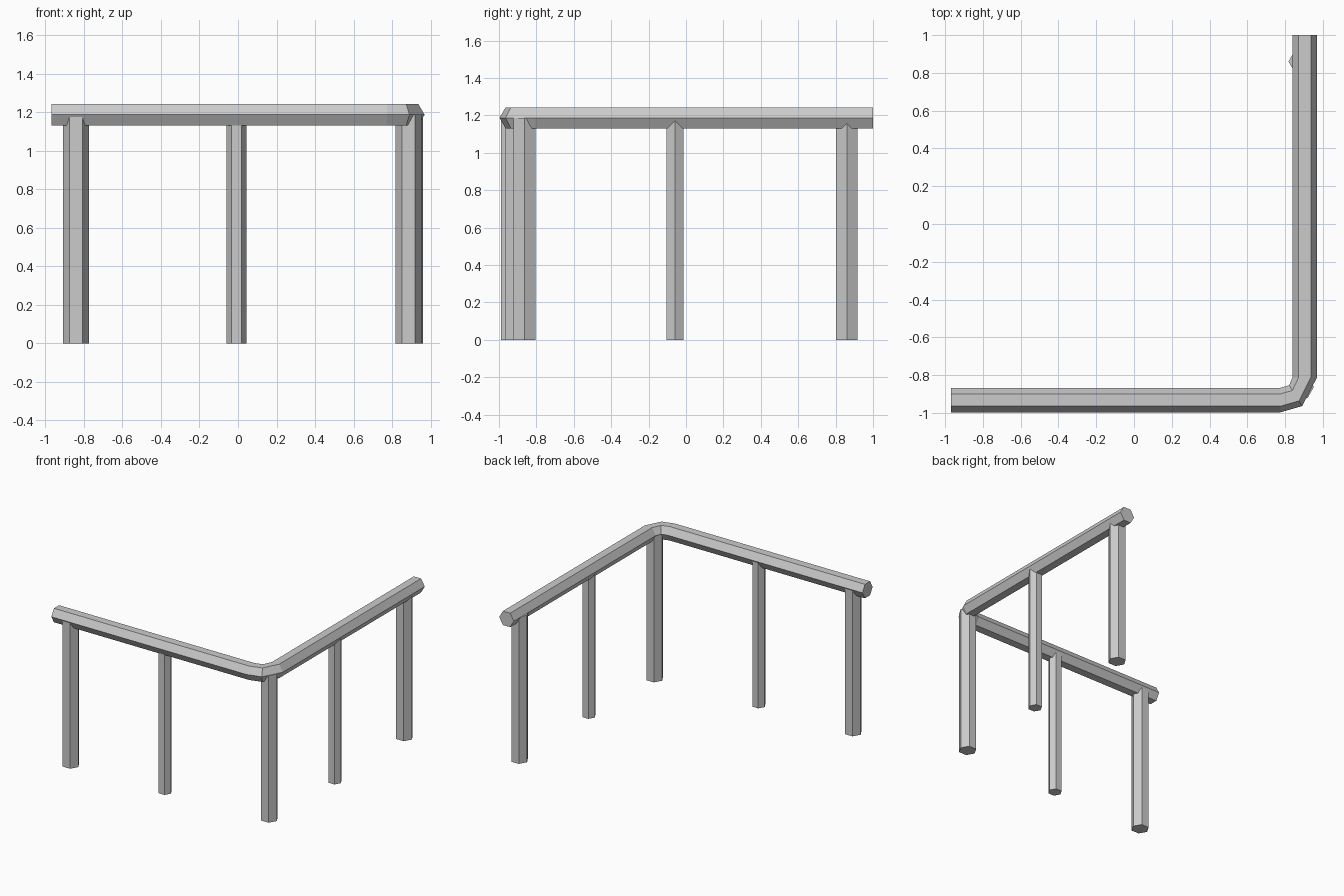
import bpy, bmesh, math
from mathutils import Vector

if "Cube" in bpy.data.objects:
    bpy.data.objects.remove(bpy.data.objects["Cube"])

RAIL_Z = 1.187


def make_object(name, bm):
    bmesh.ops.recalc_face_normals(bm, faces=bm.faces)
    mesh = bpy.data.meshes.new(name)
    bm.to_mesh(mesh)
    bm.free()
    obj = bpy.data.objects.new(name, mesh)
    bpy.context.collection.objects.link(obj)
    return obj


def hexagon(radius):
    return [(radius * math.cos(math.radians(60 * i)),
             radius * math.sin(math.radians(60 * i))) for i in range(6)]


def loft(name, rings):
    """Bridge a list of point rings and cap both ends."""
    bm = bmesh.new()
    loops = [[bm.verts.new(p) for p in ring] for ring in rings]
    for a, b in zip(loops, loops[1:]):
        for i in range(6):
            j = (i + 1) % 6
            bm.faces.new((a[i], a[j], b[j], b[i]))
    bm.faces.new(loops[0])
    bm.faces.new(loops[-1])
    return make_object(name, bm)


def post(name, x, y, radius):
    loft(name, [[(x + u, y + v, z) for u, v in hexagon(radius)]
                for z in (0, RAIL_Z)])


# Handrail: hexagonal section bent round one corner (x, y, outward angle)
path = [(-0.97, -0.932, -90), (0.775, -0.932, -90), (0.856, -0.909, -58),
        (0.904, -0.812, 0), (0.904, 1.0, 0)]
rings = []
for x, y, angle in path:
    out = Vector((math.cos(math.radians(angle)), math.sin(math.radians(angle)), 0))
    rings.append([Vector((x, y, RAIL_Z)) + out * u + Vector((0, 0, v))
                  for u, v in hexagon(0.065)])
loft("handrail", rings)

# Thick posts at the ends and corner
post("left_end_post", -0.842, -0.932, 0.067)
post("corner_post", 0.885, -0.864, 0.067)
post("back_end_post", 0.885, 0.86, 0.067)

# Thinner posts midway along each side
post("front_middle_post", -0.007, -0.92, 0.052)
post("side_middle_post", 0.908, -0.058, 0.052)
